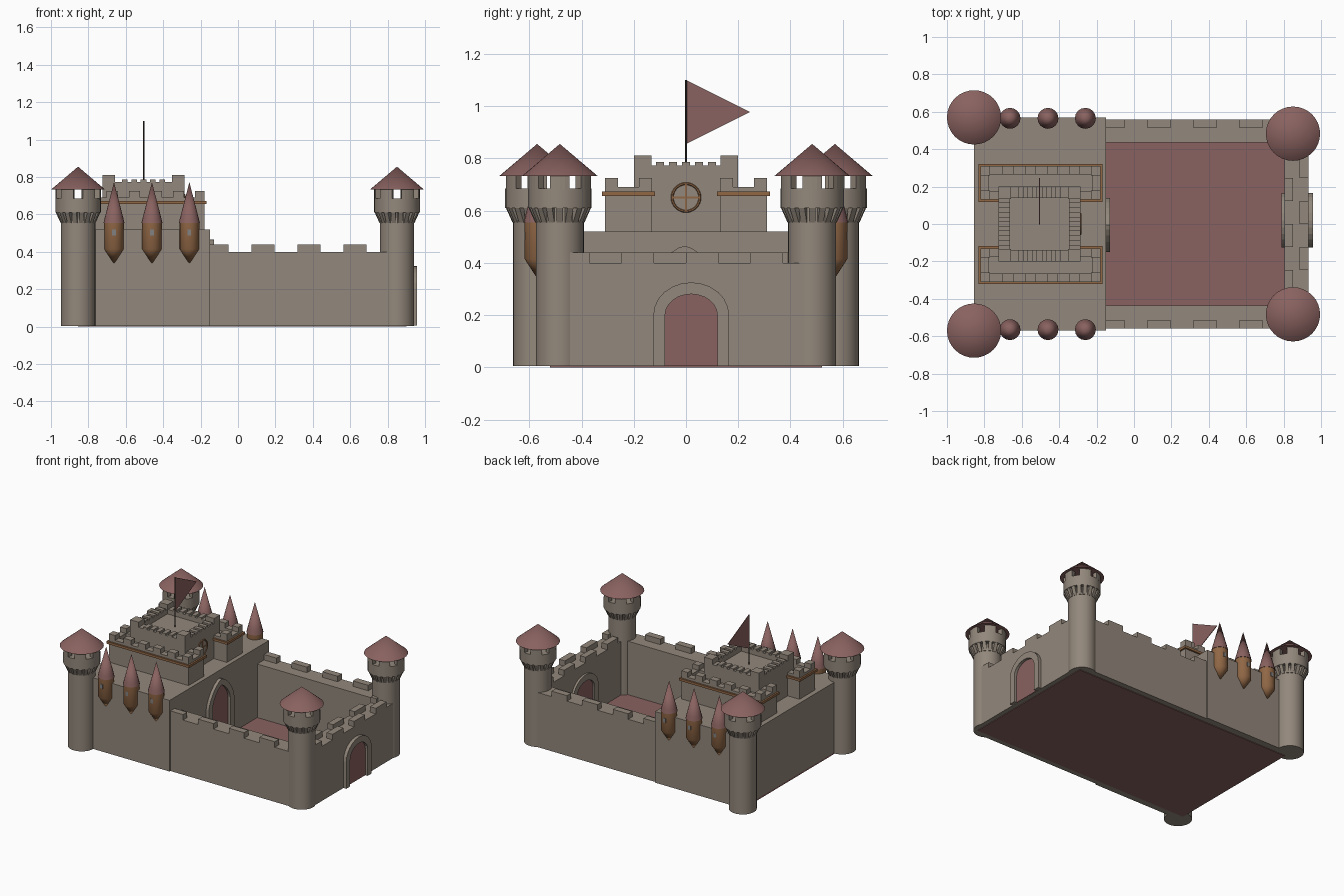
import bpy, bmesh, math
from mathutils import Matrix, Vector

if "Cube" in bpy.data.objects:
    bpy.data.objects.remove(bpy.data.objects["Cube"])


def mat(name, c):
    m = bpy.data.materials.new(name)
    m.diffuse_color = (*c, 1)
    m.use_nodes = True
    m.node_tree.nodes["Principled BSDF"].inputs["Base Color"].default_value = m.diffuse_color
    return m


STONE = mat("stone", (.29, .245, .2))
RED = mat("dull_red", (.25, .122, .116))
BROWN = mat("brown_wood", (.28, .135, .06))
DARK = mat("dark_wood", (.04, .03, .022))
GREY = mat("window_grey", (.22, .22, .22))


def finish(name, bm, m, smooth=False):
    bmesh.ops.recalc_face_normals(bm, faces=bm.faces[:])
    me = bpy.data.meshes.new(name)
    bm.to_mesh(me)
    bm.free()
    me.materials.append(m)
    o = bpy.data.objects.new(name, me)
    bpy.context.collection.objects.link(o)
    if smooth:
        bpy.ops.object.select_all(action='DESELECT')
        o.select_set(True)
        bpy.context.view_layer.objects.active = o
        bpy.ops.object.shade_smooth_by_angle(angle=math.radians(35))
    return o


def add_box(bm, x0, x1, y0, y1, z0, z1):
    M = Matrix.Translation(((x0 + x1) / 2, (y0 + y1) / 2, (z0 + z1) / 2)) @ \
        Matrix.Diagonal((abs(x1 - x0), abs(y1 - y0), abs(z1 - z0), 1))
    bmesh.ops.create_cube(bm, size=1, matrix=M)


def boxes(name, m, *bs):
    bm = bmesh.new()
    for b in bs:
        add_box(bm, *b)
    return finish(name, bm, m)


def prism(bm, pts, vec):
    """Extrude a closed polygon along a vector."""
    f = bm.faces.new([bm.verts.new(p) for p in pts])
    r = bmesh.ops.extrude_face_region(bm, geom=[f])
    vs = [g for g in r['geom'] if isinstance(g, bmesh.types.BMVert)]
    bmesh.ops.translate(bm, verts=vs, vec=vec)
    if f.is_valid is False or len(f.link_loops if hasattr(f, 'link_loops') else f.loops) == 0:
        return


def lathe(name, m, profile, x, y, n=28):
    """Spin an (r, z) profile; r = 0 makes a tip."""
    bm = bmesh.new()
    vs = [bm.verts.new((x + r, y, z)) for r, z in profile]
    es = [bm.edges.new(p) for p in zip(vs, vs[1:])]
    bmesh.ops.spin(bm, geom=vs + es, cent=(x, y, 0), axis=(0, 0, 1),
                   angle=2 * math.pi, steps=n, use_merge=True)
    bmesh.ops.remove_doubles(bm, verts=bm.verts[:], dist=1e-5)
    return finish(name, bm, m, True)


# Courtyard floor and base plate
boxes("floor", RED, (-.855, .9, -.52, .52, 0, .012))

# Keep block
boxes("keep_block", STONE, (-.855, -.15, -.57, .57, .004, .52))

# Curtain walls with merlons
for s, side in ((-1, "front"), (1, "back")):
    bs = [(-.16, .87, s * .435, s * .56, .004, .40)]
    for a, b in ((-.15, -.05), (.072, .195), (.318, .441), (.564, .687)):
        bs.append((a, b, s * .512, s * .56, .40, .44))
    boxes(side + "_wall", STONE, *bs)
bs = [(.805, .933, -.48, .48, .004, .40)]
for k in range(4):
    y = -.494 + k * .247
    bs.append((.885, .933, y, y + .124, .40, .44))           # outer row
    bs.append((.805, .85, y + .124, y + .247, .40, .44))     # inner row
boxes("gate_wall", STONE, *bs)


# Arched doorways
def arch_pts(x, cy, w, spring, top, p):
    pts = [(x, cy + w, .005)]
    for i in range(13):
        a = math.pi * i / 12
        c, s = math.cos(a), math.sin(a)
        pts.append((x, cy + math.copysign(abs(c) ** (2 / p), c) * w,
                    spring + max(s, 0) ** (2 / p) * (top - spring)))
    return pts + [(x, cy - w, .005)]


def doorway(name, x, depth, cy, w, spring, top, p, rim):
    outer = arch_pts(x, cy, w, spring, top, p)
    inner = arch_pts(x, cy, w - rim, spring, top - rim, p)
    bm = bmesh.new()
    rings = [[bm.verts.new(Vector(q) + Vector((d, 0, 0))) for q in r]
             for r, d in ((outer, 0), (outer, depth), (inner, depth), (inner, 0))]
    for k in range(4):
        A, B = rings[k], rings[(k + 1) % 4]
        for i in range(len(A) - 1):
            bm.faces.new((A[i], A[i + 1], B[i + 1], B[i]))
    for e in (0, -1):
        bm.faces.new([r[e] for r in rings])
    finish(name + "_arch", bm, STONE)
    bm = bmesh.new()
    prism(bm, inner, (depth * .25, 0, 0))
    finish(name + "_door", bm, RED)


doorway("gate_outer", .931, .026, .02, .145, .2, .325, 2, .045)
doorway("gate_inner", .807, -.018, .02, .145, .2, .325, 2, .045)
doorway("keep_gate", -.152, .024, -.005, .145, .295, .465, 1.5, .045)


# Crenellated keep tiers
def ring(x0, x1, y0, y1, z0, z1, t):
    return [(x0, x1, y0, y0 + t, z0, z1), (x0, x1, y1 - t, y1, z0, z1),
            (x0, x0 + t, y0 + t, y1 - t, z0, z1), (x1 - t, x1, y0 + t, y1 - t, z0, z1)]


def corners(x0, x1, y0, y1, z0, z1, t):
    return [(x, x + t, y, y + t, z0, z1) for x in (x0, x1 - t) for y in (y0, y1 - t)]


for s, side in ((-1, "front"), (1, "back")):
    y0, y1 = sorted((s * .13, s * .31))
    b = (-.82, -.18, y0, y1)
    bs = [(*b, .515, .66)] + ring(*b, .66, .69, .045) + corners(*b, .69, .725, .05)
    for k in range(4):
        x = -.82 + .118 * (k + 1)
        for y in (y0, y1 - .045):
            bs.append((x, x + .06, y, y + .045, .69, .725))
    boxes(side + "_keep_tier", STONE, *bs)
    boxes(side + "_trim", BROWN,
          *ring(-.832, -.168, y0 - .012, y1 + .012, .655, .672, .02))

b = (-.725, -.285, -.2, .2)
bs = [(*b, .515, .74)] + ring(*b, .74, .773, .062) + corners(*b, .773, .81, .067)
for k in range(5):
    t = -.115 + k * .05
    for e in (0, 1):
        bs.append((-.505 + t, -.475 + t, *((-.2, -.138) if e else (.138, .2)), .773, .786))
        bs.append((*((-.725, -.663) if e else (-.347, -.285)), t, t + .03, .773, .786))
boxes("central_tower", STONE, *bs)

# Round window with cross bars
bpy.ops.mesh.primitive_torus_add(major_radius=.053, minor_radius=.005, major_segments=28,
                                 minor_segments=6, location=(-.284, 0, .65),
                                 rotation=(0, math.pi / 2, 0))
win = bpy.context.object
win.name = "round_window_frame"
win.data.materials.append(BROWN)
boxes("round_window_bars", BROWN, (-.286, -.281, -.053, .053, .647, .653),
      (-.286, -.281, -.003, .003, .597, .703))

# Flag and pole
lathe("flag_pole", DARK, [(0, .73), (.004, .73), (.004, 1.1), (0, 1.1)], -.505, 0, 8)
bm = bmesh.new()
prism(bm, [(-.507, 0, 1.1), (-.507, 0, .855), (-.507, .245, .977)], (.004, 0, 0))
finish("flag", bm, RED)


# Corner towers
def tower(name, x, y):
    lathe(name + "_shaft", STONE, [(0, .004), (.092, .004), (.092, .625), (0, .625)], x, y)
    lathe(name + "_gallery", STONE,
          [(0, .61), (.122, .61), (.122, .685), (0, .685)], x, y)
    # slanted supports under the gallery
    bm = bmesh.new()
    for i in range(18):
        a = 2 * math.pi * i / 18
        R = Matrix.Translation((x, y, 0)) @ Matrix.Rotation(a, 4, 'Z')
        pts = [R @ Vector((r, -.012, z)) for r, z in
               ((.08, .555), (.094, .555), (.12, .612), (.08, .612))]
        prism(bm, pts, R.to_3x3() @ Vector((0, .024, 0)))
    finish(name + "_supports", bm, STONE)
    # six curved merlons holding the roof
    bm = bmesh.new()
    for i in range(6):
        arc = [math.radians(i * 60 - 18 + 9 * k) for k in range(5)]
        pts = [(x + r * math.cos(a), y + r * math.sin(a), .68)
               for r, seq in ((.122, arc), (.09, arc[::-1])) for a in seq]
        prism(bm, pts, (0, 0, .056))
    finish(name + "_merlons", bm, STONE)
    lathe(name + "_roof", RED, [(0, .732), (.145, .732), (0, .855)], x, y, 32)


for s, side in ((-1, "front"), (1, "back")):
    tower(side + "_left_tower", -.855, s * .57)
    tower(side + "_right_tower", .85, s * .483)
    # Hanging turrets on the keep
    for i, x in enumerate((-.663, -.46, -.26)):
        n = f"{side}_turret_{i + 1}"
        y = s * .565
        lathe(n + "_body", BROWN, [(0, .333), (.053, .415), (.053, .56), (0, .56)], x, y, 16)
        lathe(n + "_roof", RED, [(0, .555), (.056, .555), (.05, .58), (0, .772)], x, y, 16)
        boxes(n + "_window", GREY, (x - .01, x + .01, y + s * .048, y + s * .054, .488, .518))
